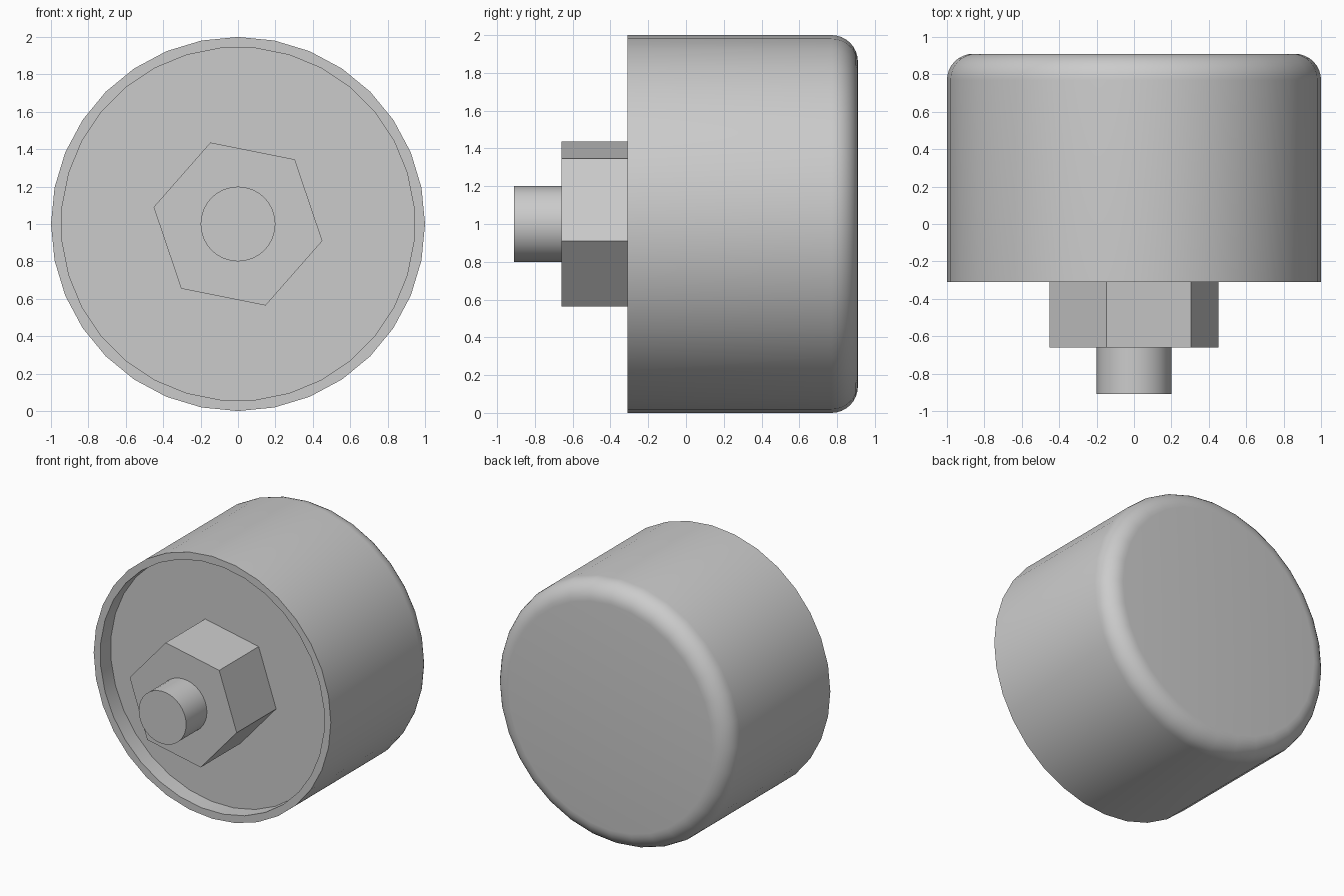
import bpy, bmesh
from math import sin, cos, pi, radians

if "Cube" in bpy.data.objects:
    bpy.data.objects.remove(bpy.data.objects["Cube"])

AXIS_Z = 1.0  # height of the common axis, which runs along y


def lathe(name, rings, sides, smooth=True):
    """Skin rings of (radius, y, phase) around the axis and cap both ends."""
    bm = bmesh.new()
    loops = []
    for r, y, phase in rings:
        angles = [phase + 2 * pi * i / sides for i in range(sides)]
        loops.append([bm.verts.new((r * cos(a), y, AXIS_Z + r * sin(a))) for a in angles])
    for a, b in zip(loops, loops[1:]):
        for i in range(sides):
            j = (i + 1) % sides
            bm.faces.new((a[i], a[j], b[j], b[i]))
    bm.faces.new(loops[0])
    bm.faces.new(loops[-1])
    bmesh.ops.recalc_face_normals(bm, faces=bm.faces)
    mesh = bpy.data.meshes.new(name)
    bm.to_mesh(mesh)
    bm.free()
    obj = bpy.data.objects.new(name, mesh)
    bpy.context.collection.objects.link(obj)
    if smooth:
        bpy.ops.object.select_all(action='DESELECT')
        obj.select_set(True)
        bpy.context.view_layer.objects.active = obj
        bpy.ops.object.shade_smooth_by_angle(angle=radians(30))
    return obj


# Round cap: shallow recess in front, rounded edge at the back
SIDES = 32
half = pi / SIDES
floor_y, rim_y, back_y, fillet = -0.185, -0.31, 0.91, 0.14
body = [(0.945, floor_y, half), (0.945, rim_y, half), (1.0, rim_y, 0)]
for k in range(9):
    t = k * pi / 16
    body.append((1 - fillet + fillet * cos(t), back_y - fillet + fillet * sin(t), 0))
lathe("round_cap", body, SIDES)

# Hexagonal nut seated on the recess floor
turn = radians(48.7)
lathe("hex_nut", [(0.46, -0.66, turn), (0.46, floor_y, turn)], 6, smooth=False)

# Pin sticking out of the nut
lathe("pin", [(0.2, -0.91, 0), (0.2, -0.66, 0)], SIDES)
